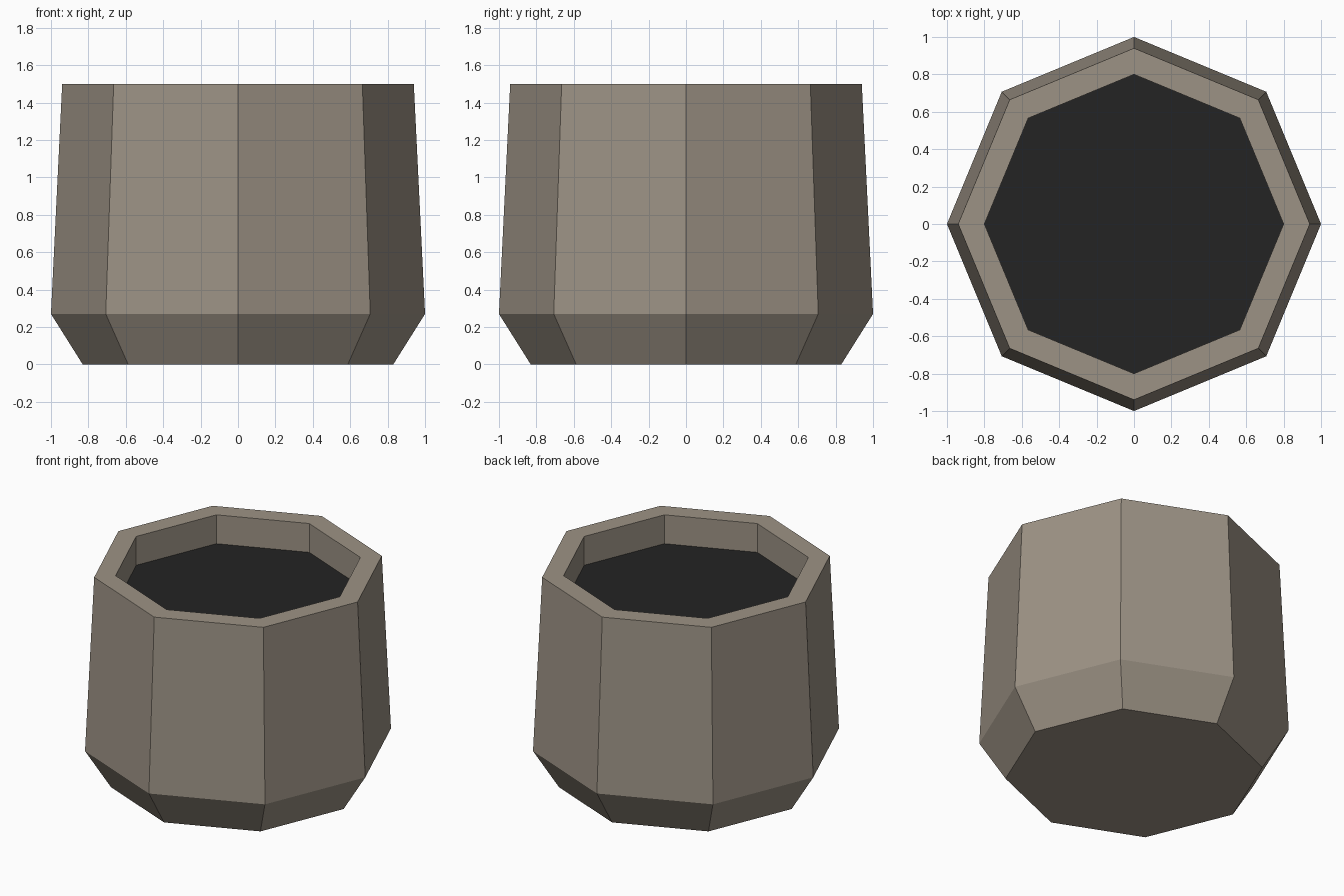
import bpy, bmesh, math

if "Cube" in bpy.data.objects:
    bpy.data.objects.remove(bpy.data.objects["Cube"])

SIDES = 8


def material(name, rgb):
    m = bpy.data.materials.new(name)
    m.diffuse_color = (*rgb, 1.0)
    m.use_nodes = True
    m.node_tree.nodes["Principled BSDF"].inputs["Base Color"].default_value = m.diffuse_color
    return m


def ring(bm, r, z):
    return [bm.verts.new((r * math.cos(2 * math.pi * i / SIDES),
                          r * math.sin(2 * math.pi * i / SIDES), z))
            for i in range(SIDES)]


def finish(bm, name, mat):
    me = bpy.data.meshes.new(name)
    bm.to_mesh(me)
    bm.free()
    me.materials.append(mat)
    ob = bpy.data.objects.new(name, me)
    bpy.context.collection.objects.link(ob)
    return ob


stone = material("warm_grey_clay", (0.335, 0.29, 0.235))
dark = material("dark_soil", (0.017, 0.017, 0.017))

SOIL_Z = 1.295

# Pot: underside, chamfered foot, tapered wall, flat rim, inner wall
profile = [(0.83, 0.0), (1.0, 0.27), (0.94, 1.5), (0.80, 1.5), (0.80, SOIL_Z)]
bm = bmesh.new()
rings = [ring(bm, r, z) for r, z in profile]
for a, b in zip(rings, rings[1:]):
    for i in range(SIDES):
        j = (i + 1) % SIDES
        bm.faces.new((a[i], a[j], b[j], b[i]))
bm.faces.new(rings[0][::-1])
finish(bm, "pot", stone)

# Soil: flat octagon closing the opening below the rim
bm = bmesh.new()
bm.faces.new(ring(bm, 0.80, SOIL_Z))
finish(bm, "soil", dark)
